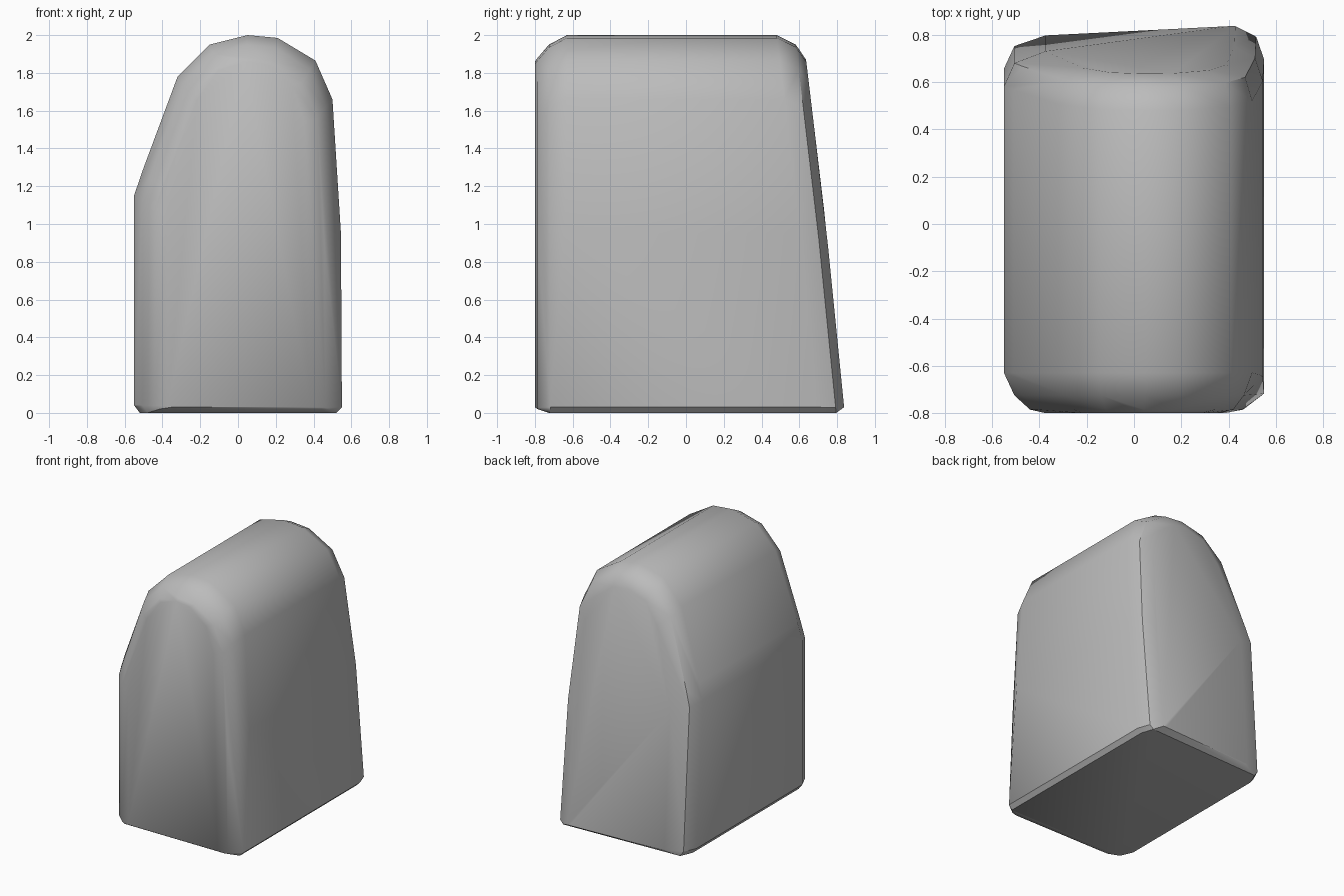
import bpy, bmesh, math

old = bpy.data.objects.get("Cube")
if old:
    bpy.data.objects.remove(old, do_unlink=True)

# Plain grey stone
stone = bpy.data.materials.new("grey stone")
stone.use_nodes = True
GREY = (0.5, 0.5, 0.5, 1.0)
stone.diffuse_color = GREY
stone.node_tree.nodes["Principled BSDF"].inputs["Base Color"].default_value = GREY

# Lopsided arch seen from the front (x, z)
PROFILE = [(-0.52, 0.0), (-0.55, 0.04), (-0.55, 1.15), (-0.51, 1.27),
           (-0.32, 1.78), (-0.15, 1.95), (0.05, 2.0), (0.21, 1.985),
           (0.41, 1.865), (0.50, 1.66), (0.545, 0.95), (0.55, 0.03), (0.52, 0.0)]

# Cross-sections: y, left scale, right scale, height scale, lowest z
SECTIONS = [(-0.80, 0.68, 0.70, 0.93, 0.03), (-0.785, 0.80, 0.84, 0.94, 0.02),
            (-0.725, 0.92, 0.93, 0.975, 0.0), (-0.63, 1, 1, 1, 0.0),
            (0.66, 1, 1, 1, 0.0), (0.755, 0.92, 0.94, 0.975, 0.0),
            (0.80, 0.68, 0.78, 0.935, 0.03)]


def shifted(y, x, z):
    """Lean the back forward and let the front right corner narrow downwards."""
    if y > 0:
        y -= 0.06 * z + 0.06 * max(0.0, z - 1.0)
        if x > 0.45 and y > 0.5:
            y += 0.04 * max(0.0, 1 - z)
    elif y == -0.63 and x > 0.4:
        y -= 0.09 * max(0.0, 1 - z / 1.1)
    return y


# Block: wrap the sections in one faceted skin
bm = bmesh.new()
for y, left, right, height, low in SECTIONS:
    for x, z in PROFILE:
        px = x * (left if x < 0 else right)
        pz = max(z * height, low)
        bm.verts.new((px, shifted(y, x, pz), pz))
bmesh.ops.remove_doubles(bm, verts=bm.verts, dist=0.002)
hull = bmesh.ops.convex_hull(bm, input=bm.verts)
loose = {g for g in hull["geom_interior"] + hull["geom_unused"]
         if isinstance(g, bmesh.types.BMVert)}
bmesh.ops.delete(bm, geom=list(loose), context='VERTS')
bmesh.ops.dissolve_limit(bm, angle_limit=math.radians(1.5),
                         verts=bm.verts, edges=bm.edges)
bmesh.ops.recalc_face_normals(bm, faces=bm.faces)

mesh = bpy.data.meshes.new("stone_block")
bm.to_mesh(mesh)
bm.free()
mesh.materials.append(stone)
block = bpy.data.objects.new("stone_block", mesh)
bpy.context.collection.objects.link(block)

# Soft shading with the stronger creases kept
bpy.ops.object.select_all(action='DESELECT')
block.select_set(True)
bpy.context.view_layer.objects.active = block
bpy.ops.object.shade_smooth_by_angle(angle=math.radians(32))
